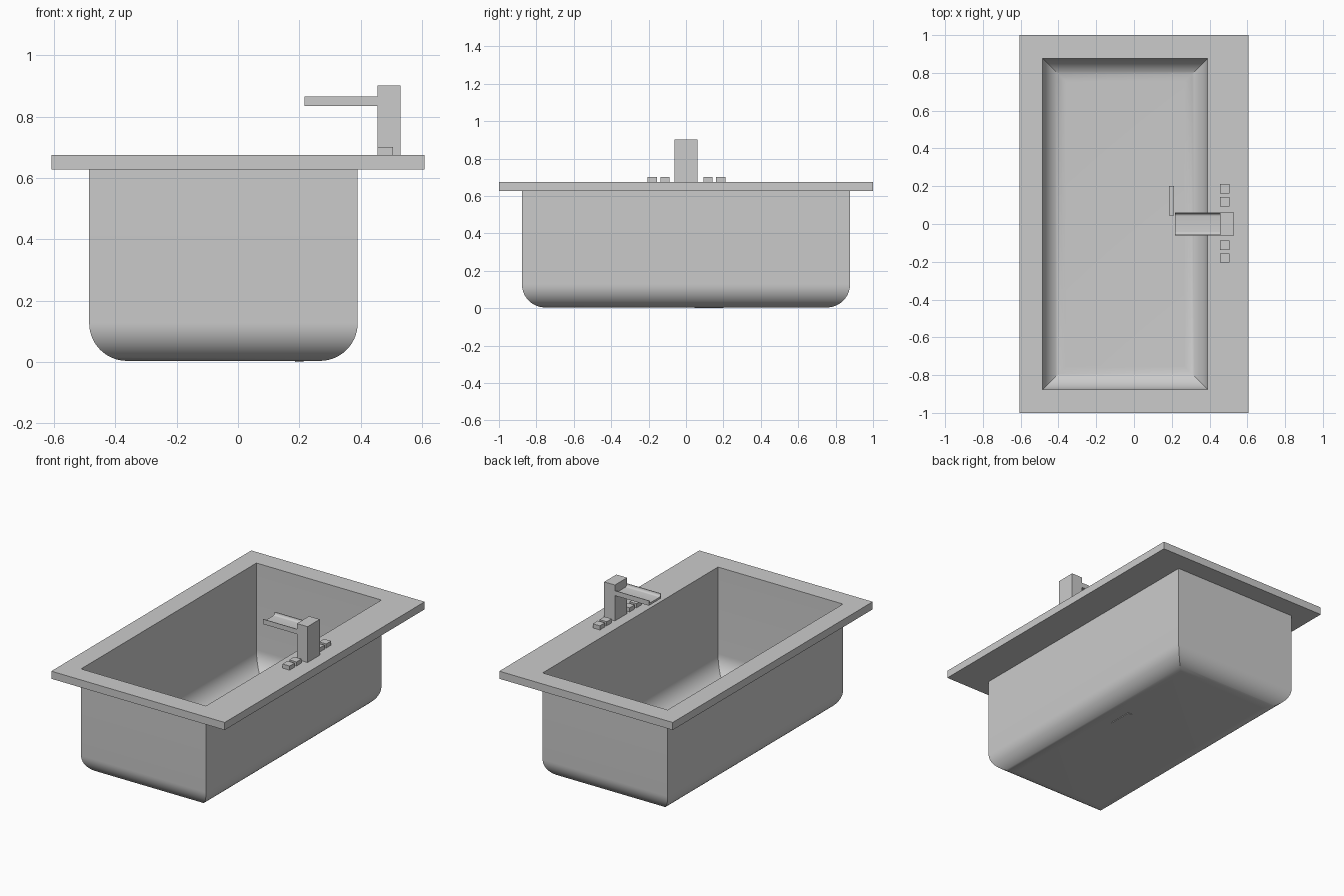
import bpy
import bmesh
from math import sin, cos, pi

if "Cube" in bpy.data.objects:
    bpy.data.objects.remove(bpy.data.objects["Cube"], do_unlink=True)

grey = bpy.data.materials.new("plain_grey")
grey.use_nodes = True
COLOUR = (0.6, 0.6, 0.6, 1)
grey.diffuse_color = COLOUR
grey.node_tree.nodes["Principled BSDF"].inputs["Base Color"].default_value = COLOUR

FLOOR, LEDGE, TOP = 0.004, 0.627, 0.675
X0, X1, Y1 = -0.485, 0.39, 0.877      # basin opening
RADIUS, STEPS = 0.123, 14


def finish(name, bm, smooth=False):
    mesh = bpy.data.meshes.new(name)
    bm.to_mesh(mesh)
    bm.free()
    mesh.materials.append(grey)
    obj = bpy.data.objects.new(name, mesh)
    bpy.context.collection.objects.link(obj)
    if smooth:
        bpy.ops.object.select_all(action='DESELECT')
        obj.select_set(True)
        bpy.context.view_layer.objects.active = obj
        bpy.ops.object.shade_smooth_by_angle(angle=pi / 6)
    return obj


def box(name, low, high):
    bm = bmesh.new()
    bmesh.ops.create_cube(bm, size=1)
    for v in bm.verts:
        v.co = [(a + b) / 2 + c * (b - a) for a, b, c in zip(low, high, v.co)]
    return finish(name, bm)


def rectangle(bm, x0, x1, y, z):
    return [bm.verts.new(p) for p in
            ((x0, -y, z), (x1, -y, z), (x1, y, z), (x0, y, z))]


def bridge(bm, a, b):
    for i in range(len(a)):
        j = (i + 1) % len(a)
        bm.faces.new((a[i], a[j], b[j], b[i]))


# Rim slab with the basin opening
bm = bmesh.new()
rings = [rectangle(bm, X0, X1, Y1, LEDGE),
         rectangle(bm, -0.607, 0.607, 1, LEDGE),
         rectangle(bm, -0.607, 0.607, 1, TOP),
         rectangle(bm, X0, X1, Y1, TOP)]
for a, b in zip(rings, rings[1:]):
    bridge(bm, a, b)
bmesh.ops.recalc_face_normals(bm, faces=bm.faces)
finish("rim", bm)

# Thin basin shell, straight walls curving into a flat floor
bm = bmesh.new()
rings = [rectangle(bm, X0, X1, Y1, TOP)]
for i in range(STEPS + 1):
    t = pi / 2 * i / STEPS
    d = RADIUS * (1 - cos(t))
    rings.append(rectangle(bm, X0 + d, X1 - d, Y1 - d,
                           FLOOR + RADIUS * (1 - sin(t))))
for a, b in zip(rings, rings[1:]):
    bridge(bm, a, b)
bm.faces.new(rings[-1])
bmesh.ops.recalc_face_normals(bm, faces=bm.faces)
bmesh.ops.reverse_faces(bm, faces=bm.faces)
finish("basin", bm, smooth=True)

# Drain piece set through the floor
box("drain", (0.185, 0.045, 0), (0.213, 0.2, 0.02))

# Tap post
box("tap_post", (0.455, -0.061, TOP), (0.53, 0.061, 0.902))

# Open trough spout with curved inner sides
half = [(0.061, 0.835), (0.061, 0.866)]
for i in range(7):
    t = pi / 2 * i / 6
    half.append((0.057 - 0.015 * (1 - cos(t)), 0.866 - 0.018 * sin(t)))
profile = half + [(-y, z) for y, z in reversed(half)]
bm = bmesh.new()
tip, root = [[bm.verts.new((x, y, z)) for y, z in profile] for x in (0.217, 0.455)]
bridge(bm, tip, root)
bm.faces.new(tip)
bm.faces.new(root)
bmesh.ops.recalc_face_normals(bm, faces=bm.faces)
finish("spout", bm, smooth=True)

# Two control buttons on each side of the post
for side, sign in (("back", 1), ("front", -1)):
    for place, y in (("inner", 0.115), ("outer", 0.183)):
        c = sign * y + 0.003
        box(f"{side}_{place}_button", (0.455, c - 0.025, TOP), (0.505, c + 0.025, 0.701))
